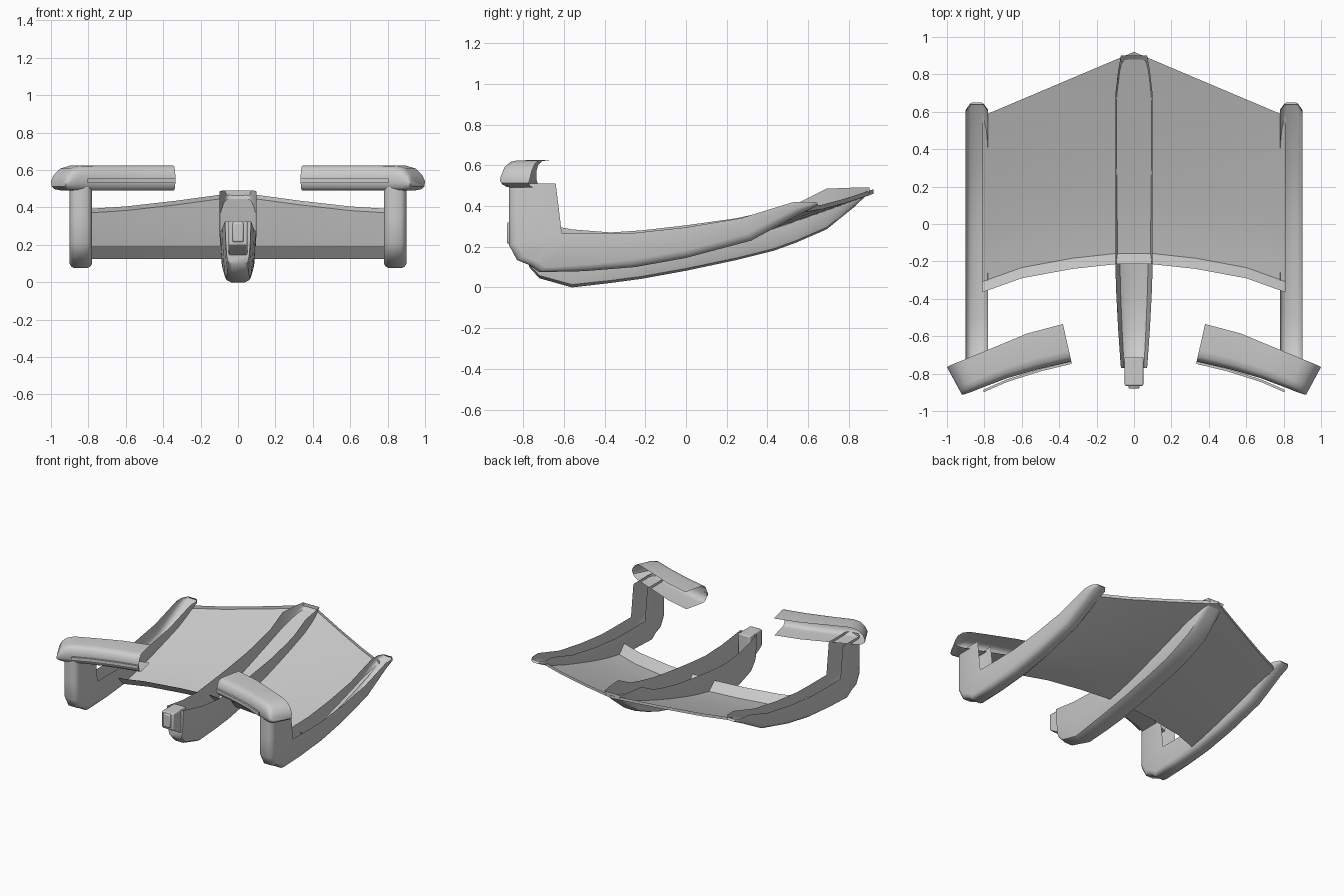
import bpy, math
from mathutils import Vector

if "Cube" in bpy.data.objects:
    bpy.data.objects.remove(bpy.data.objects["Cube"])


def finish(name, verts, faces, angle=35, mirror=False, bevel=0):
    me = bpy.data.meshes.new(name)
    me.from_pydata([tuple(v) for v in verts], [], faces)
    ob = bpy.data.objects.new(name, me)
    bpy.context.collection.objects.link(ob)
    bpy.ops.object.select_all(action='DESELECT')
    bpy.context.view_layer.objects.active = ob
    ob.select_set(True)
    bpy.ops.object.mode_set(mode='EDIT')
    bpy.ops.mesh.select_all(action='SELECT')
    bpy.ops.mesh.normals_make_consistent(inside=False)
    bpy.ops.object.mode_set(mode='OBJECT')
    if bevel:
        b = ob.modifiers.new("bevel", 'BEVEL')
        b.width, b.segments, b.angle_limit = bevel, 2, math.radians(50)
    if mirror:
        ob.modifiers.new("mirror", 'MIRROR')
    bpy.ops.object.shade_smooth_by_angle(angle=math.radians(angle))
    return ob


def loft(rings, closed=True, cap_start=True, cap_end=True):
    n = len(rings[0])
    verts = [p for r in rings for p in r]
    faces = []
    for i in range(len(rings) - 1):
        for j in range(n if closed else n - 1):
            k = (j + 1) % n
            faces.append((i*n + j, i*n + k, (i+1)*n + k, (i+1)*n + j))
    if cap_start:
        faces.append(tuple(range(n)))
    if cap_end:
        faces.append(tuple(range((len(rings)-1)*n, len(rings)*n)))
    return verts, faces


# Side rails with upright posts: open U-shaped channels
# outer (bottom/front) y, z and open edge (top/rear) y, z
rail = [(-.87, .51, -.64, .51), (-.87, .35, -.625, .39), (-.87, .21, -.61, .265),
        (-.83, .135, -.58, .265), (-.77, .11, -.54, .265), (-.72, .075, -.48, .265),
        (-.5, .08, -.4, .265), (-.25, .1, -.25, .268), (0, .145, 0, .295),
        (.32, .23, .27, .34), (.55, .355, .53, .42), (.62, .39, .60, .42), (.65, .405, .64, .42)]
rings = []
for i, (y0, z0, y1, z1) in enumerate(rail):
    a, b = Vector((y0, z0)), Vector((y1, z1))
    w = .035 if i == len(rail) - 1 else .06
    length = (b - a).length
    side = [(w, length), (w, min(.038, length*.5)), (w*.85, min(.014, length*.2)), (w*.55, 0)]
    ring = []
    for x, d in side + [(-x, d) for x, d in reversed(side)]:
        p = a + (b - a)*(d/length)
        ring.append((.84 + x, p.x, p.y))
    rings.append(ring)
v, f = loft(rings, closed=False, cap_start=False)
finish("side_rail", v, f, angle=45, mirror=True)

# Central keel, an open-topped channel: y, bottom, top, half width
keel = [(-.77, .10, .325, .07), (-.72, .045, .315, .074), (-.56, .0, .285, .085),
        (-.37, .022, .27, .095), (-.22, .042, .28, .1), (0, .082, .305, .1),
        (.25, .135, .34, .1), (.43, .18, .38, .1), (.54, .22, .41, .1),
        (.69, .285, .485, .1), (.82, .39, .49, .085), (.9, .465, .49, .07)]
half = [(.45, 0), (.75, .05), (.86, .2), (.93, .5), (1, 1)]
section = [(-a, b) for a, b in reversed(half)] + half
v, f = loft([[(a*w, y, zb + b*(zt - zb)) for a, b in section] for y, zb, zt, w in keel],
            closed=False)
finish("centre_keel", v, f, angle=45)


# Nose blocks on the keel front
def block(name, w, y0, y1, z0, z1, slope):
    a, b = [(-w, z0), (w, z0), (w, z1), (-w, z1)], slope
    v, f = loft([[(x, y0, max(z, z0 + b)) for x, z in a], [(x, y1, z) for x, z in a]])
    finish(name, v, f, bevel=.008)


block("nose_block", .05, -.865, -.71, .11, .328, .09)
block("nose_tip", .03, -.88, -.85, .215, .32, 0)


# Curved floor panel: thin sheet with upturned front lip and small rear lip
xs = [0, .1, .33, .6, .81]
front = [-.215, -.215, -.24, -.29, -.365]
columns = []
for x, yf in zip(xs, front):
    yr = .92 - .33*x/.78
    zr = .37 + .09*max(0, 1 - x/.78)**1.3
    col = [Vector((x, yf, .19))]
    for i in range(9):
        t = i/8
        col.append(Vector((x, yf + .057 + t*(yr - yf - .057), .125 + (zr - .125)*t**1.2)))
    columns.append(col + [Vector((x, yr, zr + .022))])
rings = [[(-p.x, p.y, p.z) for p in c] for c in reversed(columns[1:])] + columns
v, f = loft(rings, closed=False, cap_start=False, cap_end=False)
finish("floor_panel", v, f)


# Upper wing blades: C-shaped shell open to the rear, closed rounded outer end
# depth fraction, height fraction
shell = [(1, 1), (.3, 1), (.14, .96), (.05, .83), (0, .6), (0, .32), (.04, .12), (.13, .02),
         (.25, 0), (.95, 0)]
# front xy, rear xy, bottom z, top z
stations = [((.335, -.735), (.38, -.535), .49, .625), ((.5, -.773), (.57, -.585), .49, .625),
            ((.68, -.825), (.75, -.66), .49, .625), ((.83, -.882), (.9, -.722), .49, .623),
            ((.875, -.9), (.95, -.742), .491, .608), ((.905, -.91), (.985, -.757), .498, .575),
            ((.92, -.913), (1.0, -.765), .512, .54)]
rings = []
for fr, rr, z0, z1 in stations:
    a, b = Vector(fr), Vector(rr)
    rings.append([(*(a + (b - a)*d), z0 + h*(z1 - z0)) for d, h in shell])
v, f = loft(rings, closed=False, cap_start=False)
finish("wing_blade", v, f, angle=45, mirror=True)

# Thin trim strip along each wing front
path = [(.335, -.748), (.5, -.788), (.68, -.845), (.805, -.9)]
v, f = loft([[(x, y, .53), (x, y, .555), (x, y + .014, .555), (x, y + .014, .53)]
             for x, y in path])
finish("wing_trim", v, f, mirror=True)
